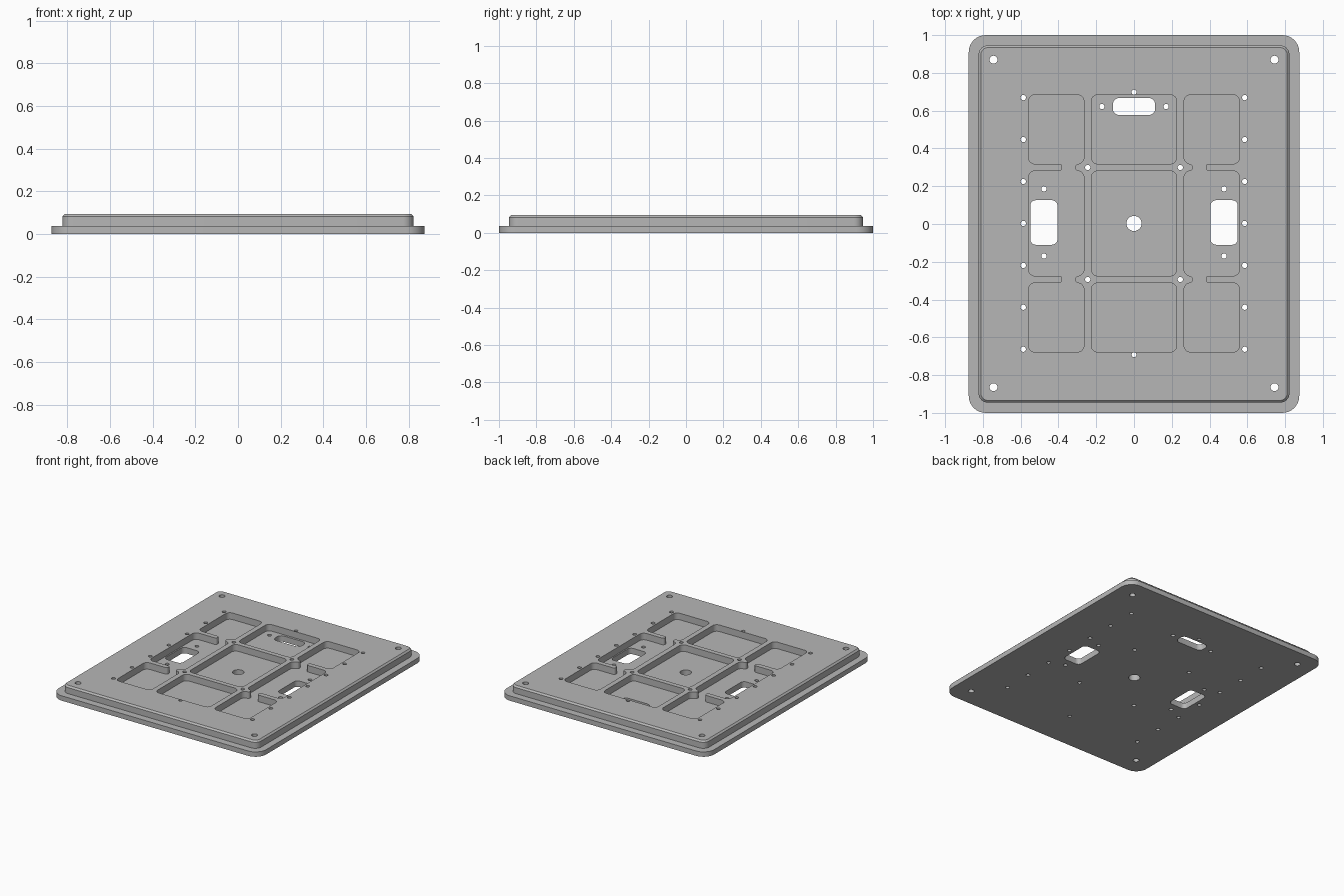
import bpy, bmesh
from math import sin, cos, pi

if "Cube" in bpy.data.objects:
    bpy.data.objects.remove(bpy.data.objects["Cube"], do_unlink=True)

MID = 0.003              # slight lengthwise offset of the machined features
TOP, FLOOR = 0.095, 0.045

grey = bpy.data.materials.new("plain_grey")
grey.use_nodes = True
grey.diffuse_color = (0.47, 0.47, 0.47, 1)
grey.node_tree.nodes["Principled BSDF"].inputs["Base Color"].default_value = grey.diffuse_color


def rounded_rect(cx, cy, hx, hy, r, n=8):
    pts = []
    for q, (sx, sy) in enumerate([(1, 1), (-1, 1), (-1, -1), (1, -1)]):
        for i in range(n + 1):
            a = (q + i / n) * pi / 2
            pts.append((cx + sx * (hx - r) + r * cos(a), cy + sy * (hy - r) + r * sin(a)))
    return pts


def circle(cx, cy, r, n=24):
    return [(cx + r * cos(2 * pi * i / n), cy + r * sin(2 * pi * i / n)) for i in range(n)]


def flared_gap(cx, cy, hw, h, f, n=5):
    """Opening through a rib whose cut ends are rounded."""
    quarter = [(hw + f - f * cos(i / n * pi / 2), h - f + f * sin(i / n * pi / 2))
               for i in range(n + 1)] + [(hw + f, h + 0.005)]
    mirrored = quarter[::-1]
    pts = quarter + [(-x, y) for x, y in mirrored]
    pts += [(-x, -y) for x, y in quarter] + [(x, -y) for x, y in mirrored]
    return [(cx + x, cy + y) for x, y in pts]


def loft(bm, rings):
    """Closed solid through a stack of (outline, height) rings."""
    loops = [[bm.verts.new((x, y, z)) for x, y in pts] for pts, z in rings]
    for a, b in zip(loops, loops[1:]):
        for i in range(len(a)):
            j = (i + 1) % len(a)
            bm.faces.new((a[i], a[j], b[j], b[i]))
    bm.faces.new(loops[0][::-1])
    bm.faces.new(loops[-1])


def make_object(name, solids):
    bm = bmesh.new()
    for rings in solids:
        loft(bm, rings)
    bmesh.ops.recalc_face_normals(bm, faces=bm.faces)
    mesh = bpy.data.meshes.new(name)
    bm.to_mesh(mesh)
    bm.free()
    mesh.materials.append(grey)
    ob = bpy.data.objects.new(name, mesh)
    bpy.context.collection.objects.link(ob)
    return ob


def prisms(outlines, z0):
    return [[(pts, z0), (pts, TOP + 0.05)] for pts in outlines]


# Flanged plate with a chamfered raised deck
flange = rounded_rect(0, 0, 0.875, 1.0, 0.09)
deck = rounded_rect(0, 0, 0.823, 0.946, 0.05)
deck_top = rounded_rect(0, 0, 0.811, 0.934, 0.038)
plate = make_object("plate", [[(flange, 0), (flange, 0.037), (deck, 0.037),
                               (deck, 0.083), (deck_top, TOP)]])

# Three by three grid of shallow pockets
pockets = [rounded_rect(cx, MID + cy, hx, hy, 0.035)
           for cx, hx in ((-0.412, 0.147), (0, 0.226), (0.412, 0.147))
           for cy, hy in ((-0.498, 0.183), (0, 0.278), (0.498, 0.183))]

# Gaps in the short cross ribs of the outer columns
gaps = [flared_gap(sx * 0.345, MID + sy * 0.2965, 0.035, 0.0185, 0.015)
        for sx in (-1, 1) for sy in (-1, 1)]

# Through openings: hand slots, centre bore, corner and small screw holes
holes = [rounded_rect(0, 0.622, 0.112, 0.045, 0.034), circle(0, MID, 0.04, 32)]
holes += [circle(0, MID + s * 0.695, 0.013) for s in (-1, 1)]
for sx in (-1, 1):
    holes.append(rounded_rect(sx * 0.477, 0.008, 0.072, 0.118, 0.03))
    holes.append(circle(sx * 0.17, 0.622, 0.014))
    holes += [circle(sx * 0.586, MID + i * 0.222, 0.014) for i in range(-3, 4)]
    for sy in (-1, 1):
        holes.append(circle(sx * 0.744, MID + sy * 0.867, 0.021))
        holes.append(circle(sx * 0.245, MID + sy * 0.2965, 0.014))
        holes.append(circle(sx * 0.477, 0.008 + sy * 0.178, 0.014))

# Cut everything out of the plate
bpy.ops.object.select_all(action="DESELECT")
bpy.context.view_layer.objects.active = plate
plate.select_set(True)
for name, outlines, z0 in (("pocket_cutter", pockets, FLOOR),
                           ("gap_cutter", gaps, FLOOR),
                           ("hole_cutter", holes, -0.05)):
    cutter = make_object(name, prisms(outlines, z0))
    cutter.hide_render = True
    mod = plate.modifiers.new(name, "BOOLEAN")
    mod.operation = "DIFFERENCE"
    mod.solver = "EXACT"
    mod.object = cutter
    bpy.ops.object.modifier_apply(modifier=mod.name)
    bpy.data.objects.remove(cutter, do_unlink=True)

bpy.ops.object.shade_smooth_by_angle(angle=pi / 6)
